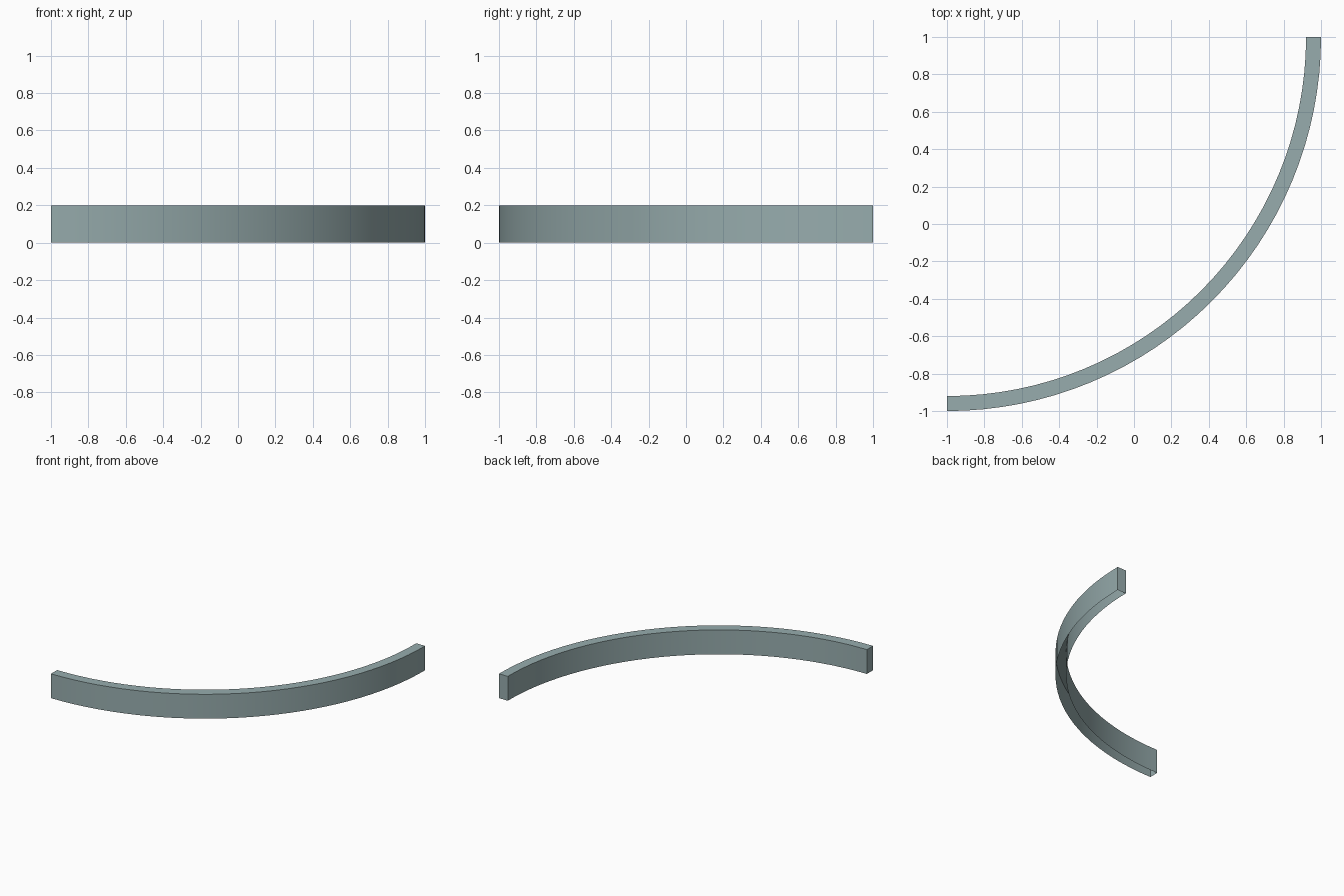
import bpy, bmesh, math

if "Cube" in bpy.data.objects:
    bpy.data.objects.remove(bpy.data.objects["Cube"])

CX, CY = -1.0, 1.0          # arc centre
R_OUT, R_IN, H = 2.0, 1.92, 0.2
SEGS = 32

bm = bmesh.new()

# Top strip: inner-to-outer edge swept a quarter turn
inner = bm.verts.new((CX, CY - R_IN, H))
outer = bm.verts.new((CX, CY - R_OUT, H))
edge = bm.edges.new((inner, outer))
bmesh.ops.spin(bm, geom=[inner, outer, edge], cent=(CX, CY, 0), axis=(0, 0, 1),
               angle=math.pi / 2, steps=SEGS, use_duplicate=False)

# Side walls and end caps, open underneath
rim = [e for e in bm.edges if e.is_boundary]
walls = bmesh.ops.extrude_edge_only(bm, edges=rim)["geom"]
bmesh.ops.translate(bm, vec=(0, 0, -H),
                    verts=[g for g in walls if isinstance(g, bmesh.types.BMVert)])
bmesh.ops.recalc_face_normals(bm, faces=bm.faces)
top = max(bm.faces, key=lambda f: f.calc_center_median().z)
if top.normal.z < 0:
    bmesh.ops.reverse_faces(bm, faces=bm.faces[:])

mesh = bpy.data.meshes.new("curved_wall")
bm.to_mesh(mesh)
bm.free()
wall = bpy.data.objects.new("curved_wall", mesh)
bpy.context.collection.objects.link(wall)

# Blue-grey colour
mat = bpy.data.materials.new("blue_grey")
mat.diffuse_color = (0.31, 0.415, 0.42, 1.0)
mat.use_nodes = True
mat.node_tree.nodes["Principled BSDF"].inputs["Base Color"].default_value = mat.diffuse_color
mesh.materials.append(mat)

# Smooth along the curve, sharp at the corners
bpy.context.view_layer.objects.active = wall
wall.select_set(True)
bpy.ops.object.shade_smooth_by_angle(angle=math.radians(30))
